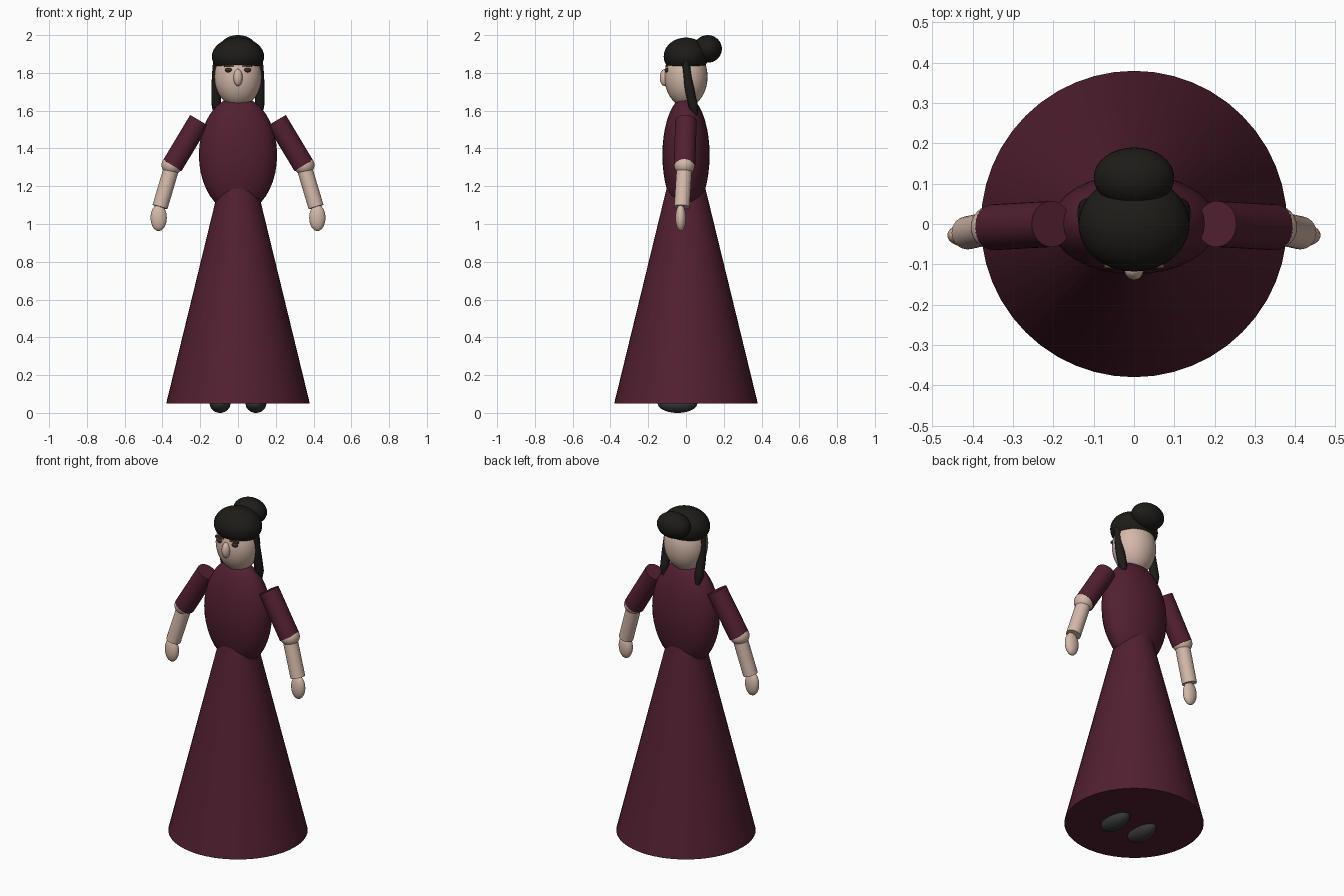
import bpy
from mathutils import Vector

if "Cube" in bpy.data.objects:
    bpy.data.objects.remove(bpy.data.objects["Cube"])


def material(name, rgb):
    m = bpy.data.materials.new(name)
    m.diffuse_color = (*rgb, 1)
    m.use_nodes = True
    m.node_tree.nodes["Principled BSDF"].inputs["Base Color"].default_value = m.diffuse_color
    return m


DRESS = material("wine_cloth", (0.085, 0.014, 0.03))
SKIN = material("skin", (0.66, 0.48, 0.40))
HAIR = material("dark_hair", (0.013, 0.011, 0.009))
SHOE = material("shoe_leather", (0.04, 0.04, 0.045))
EYE = material("eye_brown", (0.05, 0.025, 0.015))
BROW = material("brow_brown", (0.09, 0.05, 0.03))


def finish(name, mat, smooth=True):
    ob = bpy.context.object
    ob.name = name
    ob.data.materials.append(mat)
    bpy.ops.object.transform_apply(location=False, rotation=True, scale=True)
    if smooth:
        bpy.ops.object.shade_smooth_by_angle(angle=0.7)
    return ob


def ellipsoid(name, mat, loc, radii, tilt=0.0):
    bpy.ops.mesh.primitive_uv_sphere_add(segments=32, ring_count=20, location=loc,
                                         rotation=(0, tilt, 0))
    bpy.context.object.scale = radii
    return finish(name, mat)


def rod(name, mat, start, end, r1, r2, sides=32):
    a, b = Vector(start), Vector(end)
    bpy.ops.mesh.primitive_cone_add(vertices=sides, radius1=r1, radius2=r2,
                                    depth=(b - a).length, location=(a + b) / 2)
    bpy.context.object.rotation_euler = (b - a).to_track_quat('Z', 'Y').to_euler()
    return finish(name, mat)


# Dress
rod("skirt", DRESS, (0, 0, 0.05), (0, 0, 1.2), 0.38, 0.10, 48)
ellipsoid("bodice", DRESS, (0, 0, 1.365), (0.207, 0.125, 0.31))

# Head and hair
ellipsoid("head", SKIN, (0, 0, 1.78), (0.125, 0.114, 0.16))
ellipsoid("nose", SKIN, (0, -0.113, 1.775), (0.024, 0.026, 0.045))
ellipsoid("hair_cap", HAIR, (0, 0, 1.887), (0.138, 0.118, 0.1))
ellipsoid("hair_bun", HAIR, (0, 0.115, 1.927), (0.1, 0.075, 0.073))


# Hanging lock: tapered tube along a gentle curve
def lock(name, side):
    curve = bpy.data.curves.new(name, 'CURVE')
    curve.dimensions = '3D'
    curve.bevel_depth = 0.025
    curve.bevel_resolution = 4
    curve.use_fill_caps = True
    path = [(0.112, -0.002, 1.88, 0.75), (0.116, 0.008, 1.78, 0.9),
            (0.116, 0.022, 1.70, 1.0), (0.114, 0.04, 1.62, 1.0),
            (0.112, 0.052, 1.575, 0.5)]
    spline = curve.splines.new('BEZIER')
    spline.bezier_points.add(len(path) - 1)
    for p, (x, y, z, r) in zip(spline.bezier_points, path):
        p.co = (side * x, y, z)
        p.radius = r
        p.handle_left_type = p.handle_right_type = 'AUTO'
    curve.resolution_u = 6
    ob = bpy.data.objects.new(name, curve)
    bpy.context.collection.objects.link(ob)
    bpy.ops.object.select_all(action='DESELECT')
    ob.select_set(True)
    bpy.context.view_layer.objects.active = ob
    bpy.ops.object.convert(target='MESH')
    finish(name, HAIR)


# Paired parts
for label, s in (("left", -1), ("right", 1)):
    lock(label + "_hair_lock", s)

    ellipsoid(label + "_eye", EYE, (s * 0.05, -0.102, 1.815), (0.019, 0.011, 0.012))
    bpy.ops.mesh.primitive_cube_add(size=1, location=(s * 0.048, -0.103, 1.836))
    bpy.context.object.scale = (0.054, 0.012, 0.012)
    finish(label + "_brow", BROW, smooth=False)

    shoulder = (s * 0.205, 0, 1.547)
    elbow = (s * 0.348, -0.008, 1.309)
    wrist = (s * 0.413, -0.022, 1.09)
    rod(label + "_sleeve", DRESS, shoulder, elbow, 0.057, 0.057)
    ellipsoid(label + "_elbow", SKIN, (s * 0.35, -0.008, 1.312), (0.055, 0.055, 0.052))
    rod(label + "_forearm", SKIN, elbow, wrist, 0.041, 0.041)
    ellipsoid(label + "_hand", SKIN, (s * 0.42, -0.028, 1.033), (0.043, 0.028, 0.07))

    ellipsoid(label + "_shoe", SHOE, (s * 0.095, -0.045, 0.05), (0.055, 0.105, 0.05))
